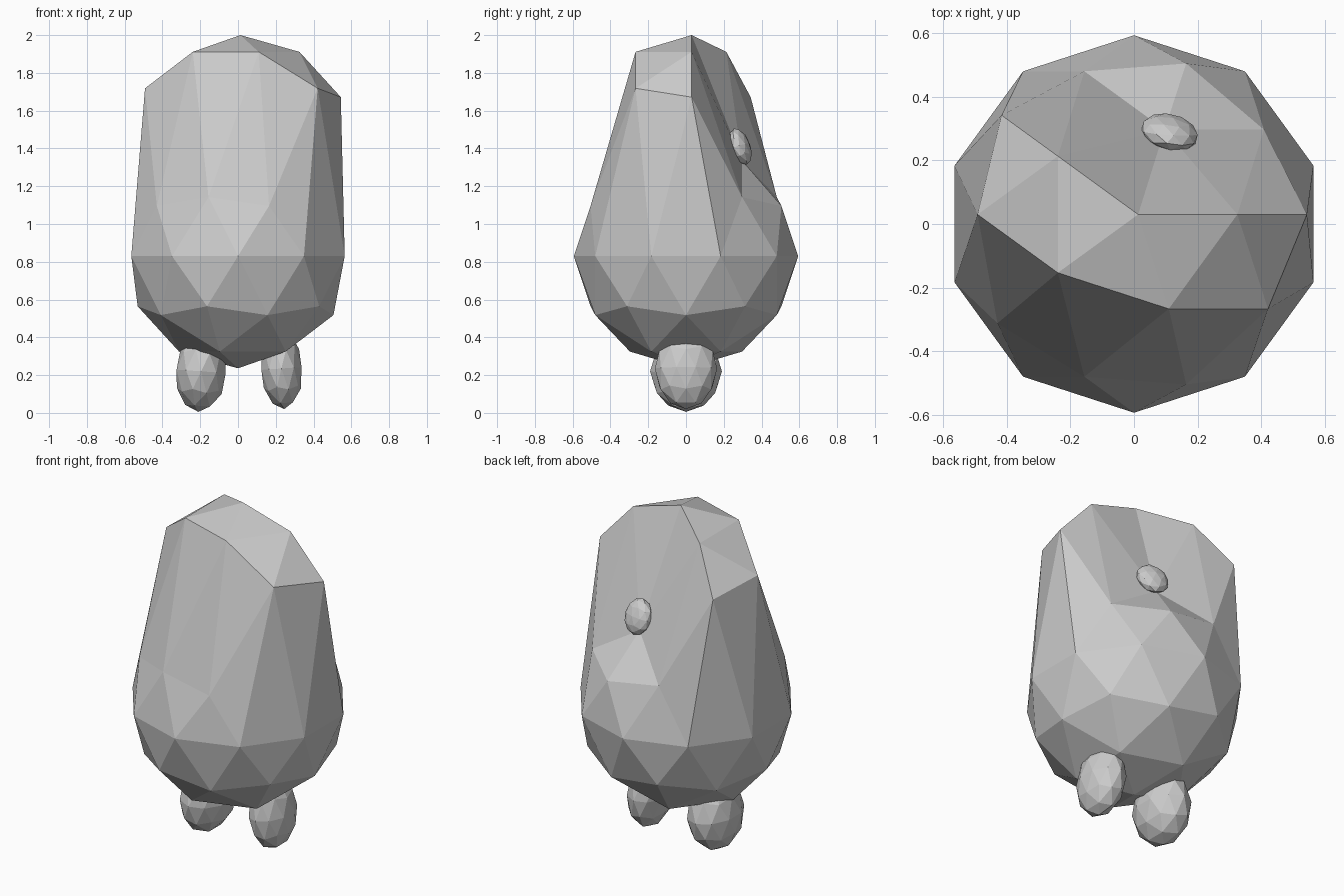
import bpy
from math import radians
from mathutils import Vector

cube = bpy.data.objects.get("Cube")
if cube:
    bpy.data.objects.remove(cube, do_unlink=True)

gray = bpy.data.materials.new("plain_gray")
gray.use_nodes = True
gray.diffuse_color = (0.6, 0.6, 0.6, 1)
gray.node_tree.nodes["Principled BSDF"].inputs["Base Color"].default_value = (0.6, 0.6, 0.6, 1)


def ball(name, centre, size, tilt=(0, 0, 0)):
    """Low-poly ball with the given half sizes and tilt in degrees."""
    bpy.ops.mesh.primitive_ico_sphere_add(subdivisions=2, radius=1)
    obj = bpy.context.object
    obj.name = name
    obj.data.materials.append(gray)
    obj.scale = size
    obj.rotation_euler = [radians(a) for a in tilt]
    bpy.ops.object.transform_apply(location=False, rotation=True, scale=True)
    obj.location = centre
    return obj


# Body: a ball whose crown is pulled straight up, leaving the front and
# back panels stretched between the crown and the lower half
R = 0.594
body = ball("body", (0, 0, 0.83), (R, R, R))
lift = Vector((0.013, 0.03, 0.576))
left_low = [(0.894, 0), (0.688, -0.5), (-0.851, 0), (-0.724, 0.526)]
for v in body.data.vertices:
    p = v.co / R
    near_top = p.z > 0.8 and not (p.x > 0.1 and p.y > 0.4)
    shoulder = 0.4 < p.z < 0.6 and any(
        abs(p.x - x) + abs(p.y - y) < 0.05 for x, y in left_low)
    if near_top or shoulder:
        v.co += lift

# Feet and the small knob on the back panel
ball("left_foot", (0.23, 0, 0.235), (0.112, 0.165, 0.215), (0, -4, 0))
ball("right_foot", (-0.195, 0, 0.22), (0.137, 0.19, 0.215), (0, 4, 0))
ball("back_knob", (0.112, 0.288, 1.41), (0.092, 0.05, 0.102), (20, 0, -14))
